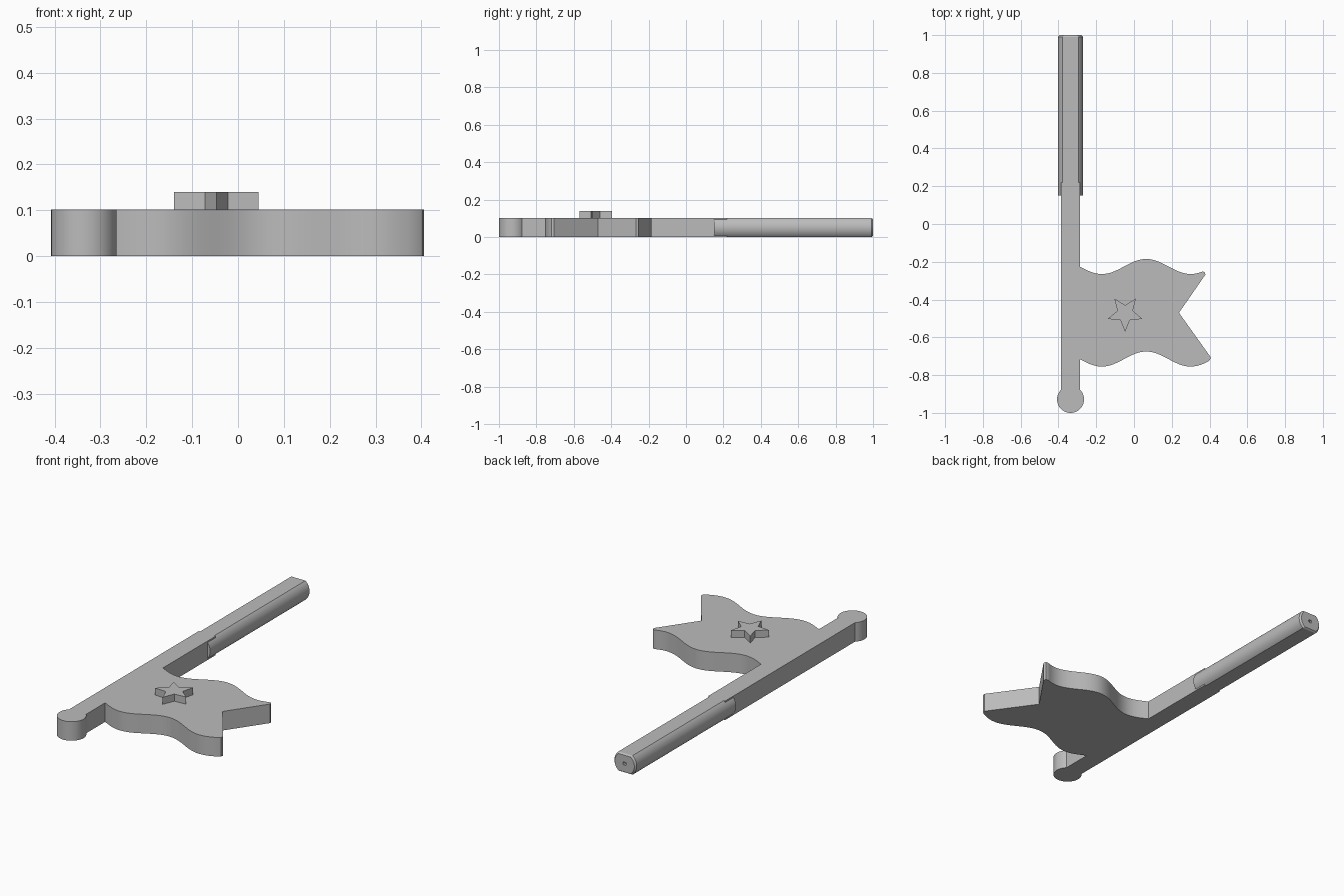
import bpy, bmesh
from math import sin, cos, pi, radians, tau, sqrt, asin, atan2

cube = bpy.data.objects.get("Cube")
if cube:
    bpy.data.objects.remove(cube)

THICK = 0.102
POLE_X, POLE_HALF = -0.336, 0.05
GREY = (0.5, 0.5, 0.5, 1)

mat = bpy.data.materials.new("plain grey")
mat.use_nodes = True
mat.diffuse_color = GREY
mat.node_tree.nodes["Principled BSDF"].inputs["Base Color"].default_value = GREY


def finish(bm, name):
    bmesh.ops.recalc_face_normals(bm, faces=bm.faces)
    mesh = bpy.data.meshes.new(name)
    bm.to_mesh(mesh)
    bm.free()
    mesh.materials.append(mat)
    obj = bpy.data.objects.new(name, mesh)
    bpy.context.collection.objects.link(obj)
    bpy.ops.object.select_all(action="DESELECT")
    obj.select_set(True)
    bpy.context.view_layer.objects.active = obj
    bpy.ops.object.shade_smooth_by_angle(angle=radians(30))
    return obj


def plate(name, outline, z0, z1):
    """Extrude a flat outline upwards."""
    bm = bmesh.new()
    face = bm.faces.new([bm.verts.new((x, y, z0)) for x, y in outline])
    new = bmesh.ops.extrude_face_region(bm, geom=[face], use_keep_orig=True)["geom"]
    for v in new:
        if isinstance(v, bmesh.types.BMVert):
            v.co.z = z1
    return finish(bm, name)


def wave(x0, x1, level, steps=36):
    """Rippling cloth edge between two x positions."""
    xs = [x0 + (x1 - x0) * i / steps for i in range(steps + 1)]
    return [(x, level + 0.04 * cos(tau * (x - 0.065) / 0.47)) for x in xs]


# Pole, round knob and swallow-tailed flag as one slab
left, right = POLE_X - POLE_HALF, POLE_X + POLE_HALF
knob_r, knob_y = 0.0715, -0.9285
a0, a1 = radians(134.4), radians(405.6)
outline = [(POLE_X + knob_r * cos(a0 + (a1 - a0) * i / 40),
            knob_y + knob_r * sin(a0 + (a1 - a0) * i / 40)) for i in range(41)]
outline += wave(right, 0.39, -0.715)
outline += [(0.403, -0.718), (0.406, -0.705), (0.238, -0.47), (0.378, -0.268), (0.374, -0.254)]
outline += wave(0.362, right, -0.225)
outline += [(right, 0.22), (left, 0.22)]
plate("flag_and_pole", outline, 0, THICK)

# Raised star pointing towards the knob
star = []
for i in range(10):
    r = 0.043 if i % 2 else 0.097
    a = -pi / 2 + i * pi / 5
    star.append((-0.047 + r * cos(a), -0.473 + r * sin(a)))
plate("star", star, THICK - 0.01, 0.14)

# Round handle with flattened top and bottom, chamfered end and a small bore
half = THICK / 2
radius = 0.066
edge = asin(half / radius)
side = [-edge + 2 * edge * i / 16 for i in range(17)]
profile = [(radius * cos(a), radius * sin(a)) for a in side]
profile += [(-x, -z) for x, z in profile]
bore = [(0.01 * cos(atan2(z, x)), 0.01 * sin(atan2(z, x))) for x, z in profile]
bevel = [(x * 0.88, z * 0.88) for x, z in profile]

bm = bmesh.new()
rings = []
for y, shape in ((0.15, profile), (0.991, profile), (1.0, bevel), (1.0, bore), (0.9, bore)):
    rings.append([bm.verts.new((POLE_X + x, y, half + z)) for x, z in shape])
for a, b in zip(rings, rings[1:]):
    for i in range(len(a)):
        j = (i + 1) % len(a)
        bm.faces.new((a[i], a[j], b[j], b[i]))
bm.faces.new(rings[0])
bm.faces.new(rings[-1])
finish(bm, "handle")
